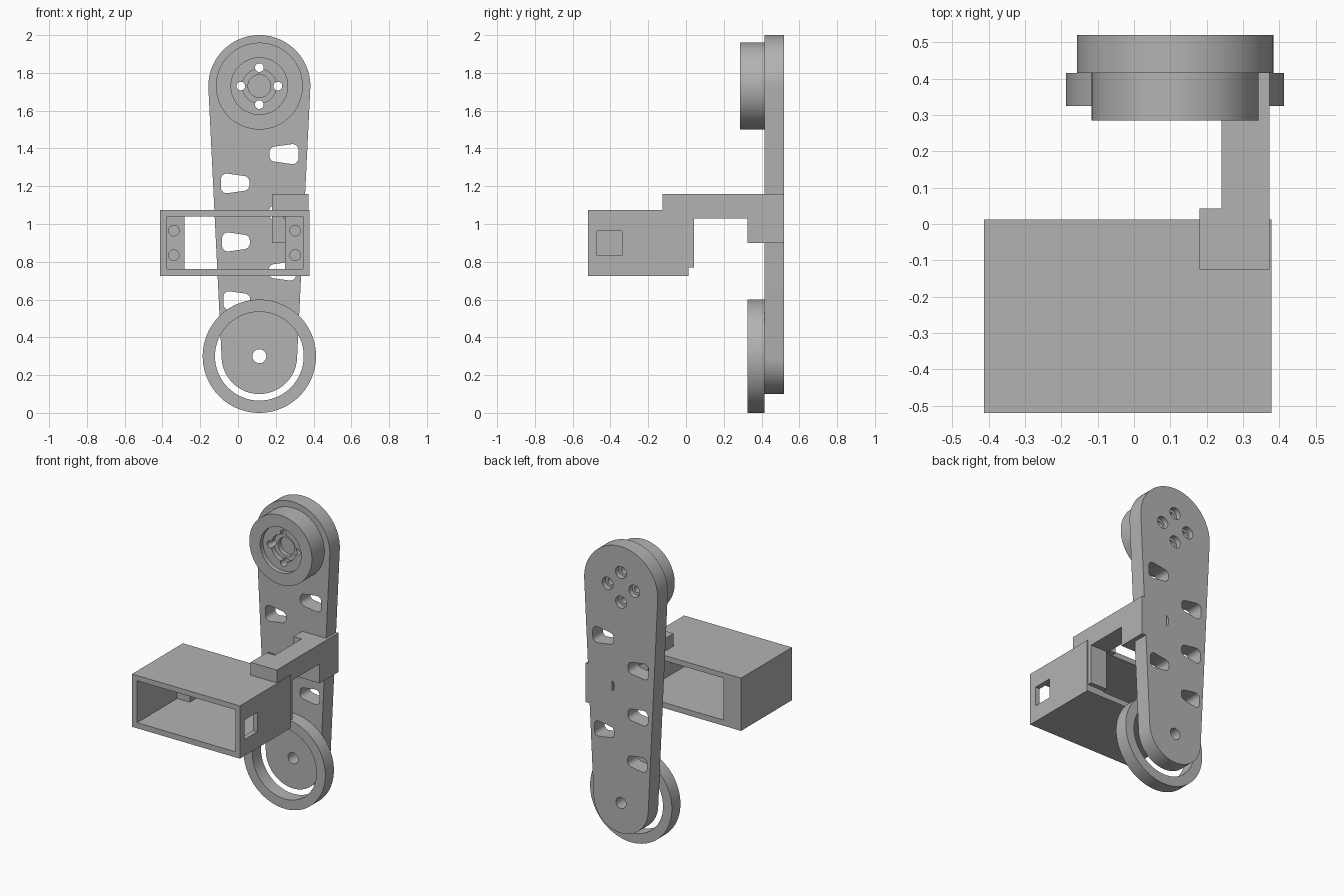
import bpy, bmesh, math
from mathutils import Vector, geometry

if "Cube" in bpy.data.objects:
    bpy.data.objects.remove(bpy.data.objects["Cube"], do_unlink=True)

grey = bpy.data.materials.new("light_grey")
grey.use_nodes = True
colour = (0.45, 0.45, 0.45, 1)
grey.diffuse_color = colour
grey.node_tree.nodes["Principled BSDF"].inputs["Base Color"].default_value = colour

AXIS_X, TOP_Z, LOW_Z = 0.113, 1.73, 0.30
FACE, BACK = 0.415, 0.52


def activate(ob):
    bpy.ops.object.select_all(action='DESELECT')
    ob.select_set(True)
    bpy.context.view_layer.objects.active = ob


def finish(name, bm):
    bmesh.ops.recalc_face_normals(bm, faces=bm.faces)
    mesh = bpy.data.meshes.new(name)
    bm.to_mesh(mesh)
    bm.free()
    ob = bpy.data.objects.new(name, mesh)
    bpy.context.collection.objects.link(ob)
    mesh.materials.append(grey)
    return ob


def plate(name, circles, y0, y1, steps=64):
    """Outline wrapped tightly around circles (x, z, r), extruded along y."""
    pts = [Vector((x + r * math.cos(a), z + r * math.sin(a)))
           for x, z, r in circles
           for a in (math.tau * i / steps for i in range(steps))]
    bm = bmesh.new()
    face = bm.faces.new([bm.verts.new((pts[i].x, y0, pts[i].y))
                         for i in geometry.convex_hull_2d(pts)])
    new = bmesh.ops.extrude_face_region(bm, geom=[face])["geom"]
    bmesh.ops.translate(bm, vec=(0, y1 - y0, 0),
                        verts=[v for v in new if isinstance(v, bmesh.types.BMVert)])
    return finish(name, bm)


def block(name, x, y, z):
    bm = bmesh.new()
    bmesh.ops.create_cube(bm, size=1)
    for v in bm.verts:
        v.co = [lo + (c + 0.5) * (hi - lo) for c, (lo, hi) in zip(v.co, (x, y, z))]
    return finish(name, bm)


def combine(ob, other, operation='DIFFERENCE'):
    mod = ob.modifiers.new(operation.title(), 'BOOLEAN')
    mod.operation, mod.solver, mod.object = operation, 'EXACT', other
    activate(ob)
    bpy.ops.object.modifier_apply(modifier=mod.name)
    bpy.data.objects.remove(other, do_unlink=True)


def drill(ob, x, z, r, y0, y1):
    combine(ob, plate("cutter", [(x, z, r)], y0, y1, 32 if r < 0.05 else 64))


def smooth(ob):
    activate(ob)
    bpy.ops.object.shade_smooth_by_angle(angle=math.radians(30))


# Tapered arm with two staggered columns of slots
arm = plate("arm", [(AXIS_X, TOP_Z, 0.27), (AXIS_X, LOW_Z, 0.20)], FACE, BACK, 96)
for row in range(6):
    side = 1 if row % 2 == 0 else -1
    z = 1.37 - 0.155 * row
    s = 1 - 0.016 * row
    x = AXIS_X + side * 0.13 * s
    outline = [(x + side * dx * s, z + dz * s, 0.032 * s)
               for dx, dz in ((0.045, 0.021), (0.045, -0.021),
                              (-0.045, 0.008), (-0.045, -0.008))]
    combine(arm, plate("cutter", outline, FACE - 0.1, BACK + 0.1, 32))
drill(arm, AXIS_X, LOW_Z, 0.037, FACE - 0.1, BACK + 0.1)

# Hub with stepped pocket
hub = plate("hub", [(AXIS_X, TOP_Z, 0.23)], 0.285, FACE, 96)
for radius, depth in ((0.15, 0.03), (0.09, 0.06), (0.06, 0.09)):
    drill(hub, AXIS_X, TOP_Z, radius, 0.2, 0.285 + depth)

# Four screw holes through hub and arm, counterbored at the back
for dx, dz in ((1, 0), (-1, 0), (0, 1), (0, -1)):
    x, z = AXIS_X + 0.098 * dx, TOP_Z + 0.098 * dz
    for part in (arm, hub):
        drill(part, x, z, 0.023, 0.2, BACK + 0.1)
    drill(arm, x, z, 0.04, BACK - 0.035, BACK + 0.1)

# Lower ring
ring = plate("ring", [(AXIS_X, LOW_Z, 0.30)], 0.325, FACE, 96)
drill(ring, AXIS_X, LOW_Z, 0.235, 0.2, BACK)

# Open housing with a side window
housing = block("housing", (-0.413, 0.378), (-0.52, 0.013), (0.725, 1.075))
combine(housing, block("cutter", (-0.376, 0.345), (-0.6, -0.1), (0.762, 1.04)))
combine(housing, block("cutter", (-0.283, 0.25), (-0.6, 0.1), (0.762, 1.04)))
combine(housing, block("cutter", (0.3, 0.5), (-0.47, -0.338), (0.833, 0.963)))
# Blind screw holes in the rear flanges
for x in (-0.34, 0.303):
    for z in (0.835, 0.965):
        drill(housing, x, z, 0.028, -0.2, -0.03)

# Bracket joining housing to arm
bracket = block("bracket", (0.24, 0.372), (-0.05, BACK), (1.045, 1.16))
for y, x, z in (((-0.125, 0.042), 0.18, (1.045, 1.16)),
                ((0.325, BACK), 0.18, (0.90, 1.16)),
                ((0.005, 0.042), 0.25, (0.77, 1.1)),
                ((0.03, 0.4), 0.24, (1.03, 1.1))):
    combine(bracket, block("piece", (x, 0.372), y, z), 'UNION')

for part in (arm, hub, ring, housing):
    smooth(part)
